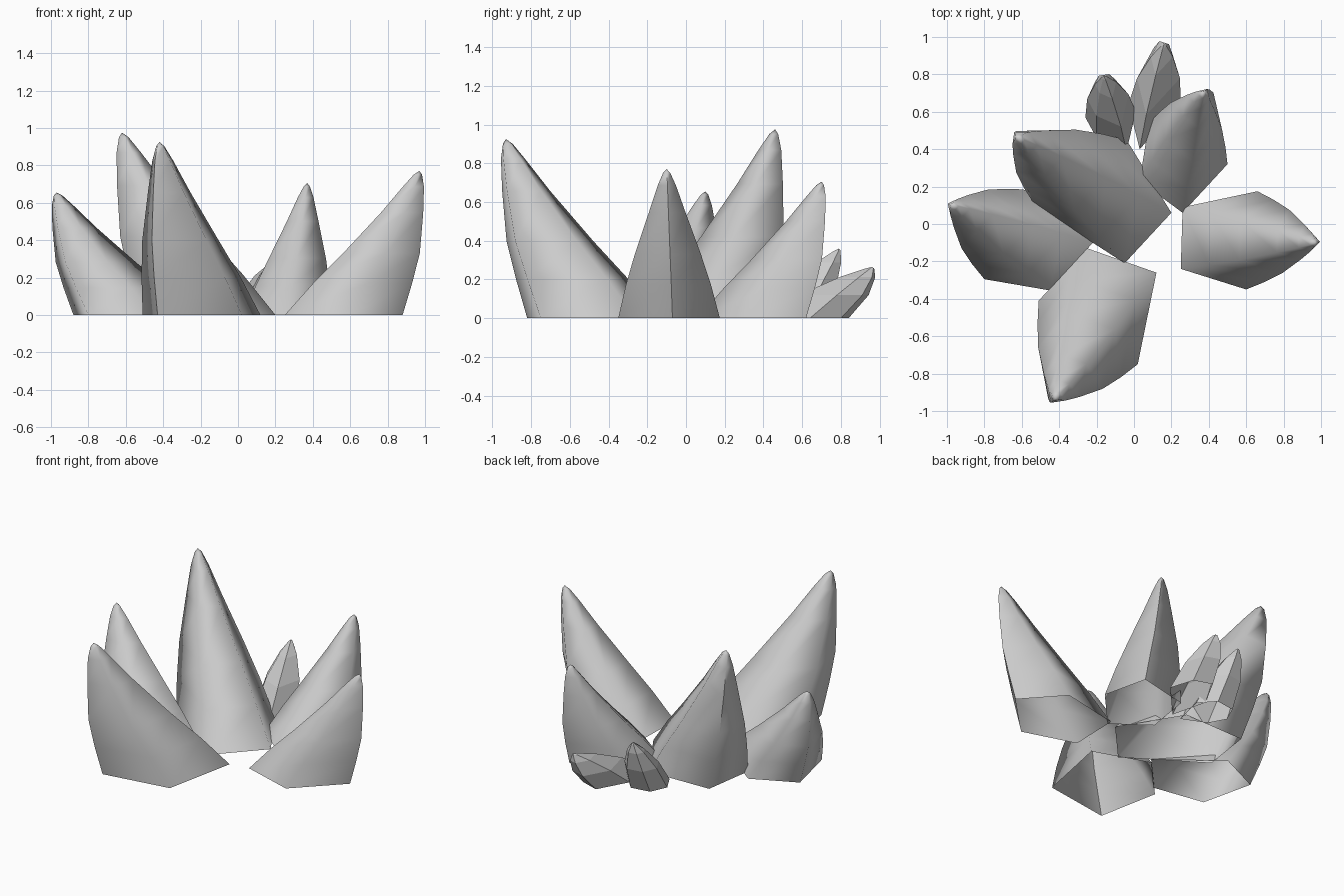
import bpy, bmesh, math
from mathutils import Vector

if "Cube" in bpy.data.objects:
    bpy.data.objects.remove(bpy.data.objects["Cube"])

# Shared shard profile: (height fraction, lean fraction, ring scale)
PROFILE = [(0, 0, 1), (.22, .25, .84), (.43, .5, .65), (.71, .77, .36),
           (.89, .92, .18), (.975, .98, .07)]
STUBBY = [(0, 0, 1), (.45, .42, .82), (.8, .78, .42), (.97, .97, .1)]


def shard(name, base, tip, profile=PROFILE, smooth=True):
    """Loft an open-bottomed leaning crystal from a base polygon to a tip."""
    tip = Vector(tip)
    xs, ys = zip(*base)
    centre = Vector(((min(xs) + max(xs)) / 2, (min(ys) + max(ys)) / 2, 0))
    bm = bmesh.new()
    rings = []
    for h, lean, scale in profile:
        c = centre.lerp(tip, lean)
        c.z = h * tip.z
        rings.append([bm.verts.new(c + (Vector((x, y, 0)) - centre) * scale)
                      for x, y in base])
    n = len(base)
    for low, high in zip(rings, rings[1:]):
        for i in range(n):
            j = (i + 1) % n
            bm.faces.new((low[i], low[j], high[j], high[i]))
    top = bm.verts.new(tip)
    for i in range(n):
        bm.faces.new((rings[-1][i], rings[-1][(i + 1) % n], top))
    bmesh.ops.recalc_face_normals(bm, faces=bm.faces)
    if sum(f.normal.dot(f.calc_center_median() - centre) for f in bm.faces) < 0:
        bmesh.ops.reverse_faces(bm, faces=bm.faces)
    mesh = bpy.data.meshes.new(name)
    bm.to_mesh(mesh)
    bm.free()
    obj = bpy.data.objects.new(name, mesh)
    bpy.context.collection.objects.link(obj)
    if smooth:
        bpy.ops.object.select_all(action='DESELECT')
        obj.select_set(True)
        bpy.context.view_layer.objects.active = obj
        bpy.ops.object.shade_smooth_by_angle(angle=math.radians(80))


# Five large smooth crystals
shard("tall_crystal", [(-.05, -.21), (.2, .06), (-.04, .45), (-.48, .44), (-.53, .1)],
      (-.62, .46, .975))
shard("front_crystal", [(-.25, -.13), (-.51, -.41), (-.43, -.82), (.02, -.75), (.12, -.26)],
      (-.42, -.93, .925))
shard("left_crystal", [(-.22, -.1), (-.59, .185), (-.88, .05), (-.8, -.295), (-.45, -.355)],
      (-.97, .1, .655))
shard("right_crystal", [(.26, .09), (.25, -.24), (.6, -.35), (.88, -.07), (.66, .175)],
      (.97, -.1, .77))
shard("back_crystal", [(.26, .06), (.5, .32), (.43, .62), (.08, .54), (.03, .23)],
      (.37, .7, .705))

# Two small faceted crystals at the back
shard("small_crystal", [(-.04, .39), (.01, .6), (-.08, .7), (-.21, .68), (-.26, .57), (-.2, .46)],
      (-.16, .79, .36), STUBBY, False)
shard("small_outer_crystal", [(.03, .4), (.25, .64), (.2, .8), (.08, .84), (-.03, .64)],
      (.16, .96, .265), STUBBY, False)
